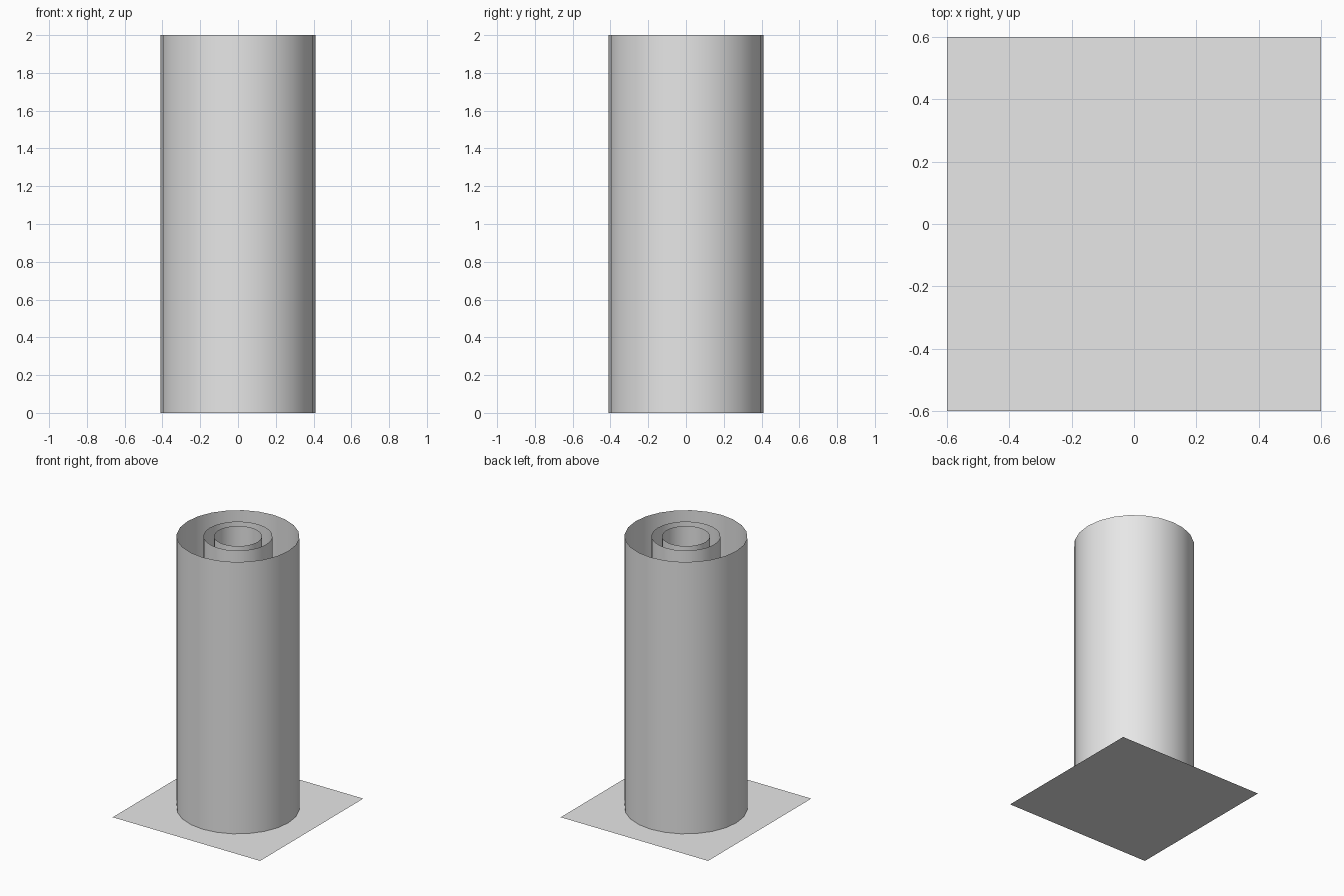
import bpy

cube = bpy.data.objects.get("Cube")
if cube:
    bpy.data.objects.remove(cube, do_unlink=True)

HEIGHT = 2.0
SIDES = 24

grey = bpy.data.materials.new("light_grey")
grey.use_nodes = True
colour = (0.8, 0.8, 0.8, 1.0)
grey.diffuse_color = colour
grey.node_tree.nodes["Principled BSDF"].inputs["Base Color"].default_value = colour


def finish(name):
    obj = bpy.context.object
    obj.name = name
    obj.data.materials.append(grey)
    return obj


def open_tube(name, radius):
    """Thin upright tube without end caps."""
    bpy.ops.mesh.primitive_cylinder_add(
        vertices=SIDES, radius=radius, depth=HEIGHT,
        end_fill_type='NOTHING', location=(0, 0, HEIGHT / 2))
    finish(name)
    bpy.ops.object.shade_smooth_by_angle()


# Flat square base sheet
bpy.ops.mesh.primitive_plane_add(size=1.2, location=(0, 0, 0))
finish("base_sheet")

# Three nested open tubes
for name, radius in (("outer_tube", 0.41), ("middle_tube", 0.23), ("inner_tube", 0.16)):
    open_tube(name, radius)
